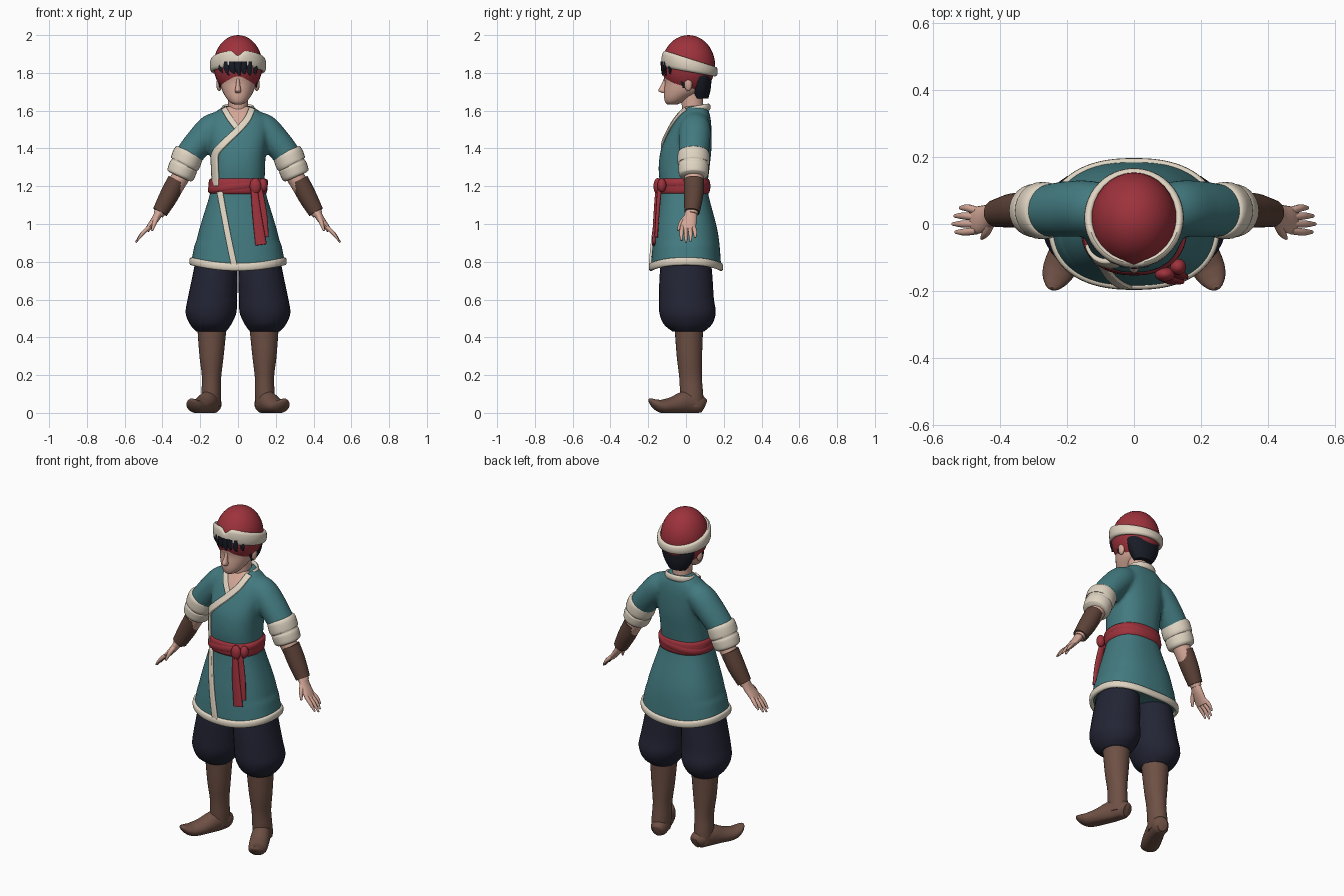
import bpy, bmesh
from math import sin, cos, pi, exp, radians, copysign
from mathutils import Vector
from mathutils.bvhtree import BVHTree

cube = bpy.data.objects.get("Cube")
if cube:
    bpy.data.objects.remove(cube)


def material(name, *rgb):
    m = bpy.data.materials.new(name)
    m.use_nodes = True
    m.diffuse_color = (*rgb, 1)
    for node in m.node_tree.nodes:
        if node.type == 'BSDF_PRINCIPLED':
            node.inputs["Base Color"].default_value = (*rgb, 1)
            node.inputs["Roughness"].default_value = 0.8
    return m


TEAL = material("teal cloth", .055, .195, .215)
RED = material("red cloth", .34, .032, .045)
CREAM = material("cream trim", .74, .66, .54)
SKIN = material("skin", .66, .39, .31)
BROWN = material("boot leather", .155, .08, .058)
DARK = material("bracer leather", .11, .055, .039)
NAVY = material("navy cloth", .017, .018, .035)
HAIR = material("black hair", .01, .012, .02)


def finish(name, bm, mat):
    bmesh.ops.recalc_face_normals(bm, faces=bm.faces)
    me = bpy.data.meshes.new(name)
    bm.to_mesh(me)
    bm.free()
    me.materials.append(mat)
    me.shade_smooth()
    me.set_sharp_from_angle(angle=radians(50))
    ob = bpy.data.objects.new(name, me)
    bpy.context.scene.collection.objects.link(ob)
    return ob


def spline(pts, steps=5):
    """Smooth curve through tuples of any length."""
    out = []
    for i in range(len(pts) - 1):
        p0, p1, p2 = pts[max(i - 1, 0)], pts[i], pts[i + 1]
        p3 = pts[min(i + 2, len(pts) - 1)]
        for k in range(steps):
            t = k / steps
            out.append(tuple(
                b + .5 * t * (c - a + t * (2*a - 5*b + 4*c - d + t * (3*(b - c) + d - a)))
                for a, b, c, d in zip(p0, p1, p2, p3)))
    return out + [tuple(pts[-1])]


def oval(a, p=2):
    """Point on a unit superellipse."""
    return tuple(copysign(abs(f) ** (2 / p), f) for f in (cos(a), sin(a)))


def skin(bm, rows, loop=False, closed=True):
    """Quads between rows of points; looped rows, or end caps."""
    grid = [[bm.verts.new(p) for p in row] for row in rows]
    n, m = len(grid), len(grid[0])
    for i in range(n if loop else n - 1):
        for j in range(m if closed else m - 1):
            a, b, k = grid[i], grid[(i + 1) % n], (j + 1) % m
            bm.faces.new((a[j], a[k], b[k], b[j]))
    if closed and not loop:
        bm.faces.new(grid[0])
        bm.faces.new(grid[-1])


def add_loft(bm, rings, axis=None, up=(0, 1, 0), p=2, n=28, bend=None):
    """Rings are x, y, z, half width, half depth along up."""
    rings = spline(rings)
    mids = [Vector(r[:3]) for r in rings]
    rows = []
    for i, r in enumerate(rings):
        t = Vector(axis) if axis else mids[min(i + 1, len(mids) - 1)] - mids[max(i - 1, 0)]
        t.normalize()
        u = Vector(up)
        u = (u - t * u.dot(t)).normalized()
        v = u.cross(t)
        row = []
        for k in range(n):
            c, s = oval(2 * pi * k / n, p)
            q = mids[i] + v * c * max(r[3], .002) + u * s * max(r[4], .002)
            row.append(bend(q) if bend else q)
        rows.append(row)
    skin(bm, rows)


def loft(name, rings, mat, **kw):
    bm = bmesh.new()
    add_loft(bm, rings, **kw)
    return finish(name, bm, mat)


def flip(rings, s):
    return [(s * r[0], *r[1:]) for r in rings]


def pair(name, rings, mat, **kw):
    for s, side in ((1, "left_"), (-1, "right_")):
        loft(side + name, flip(rings, s), mat, **kw)


def ball(name, loc, size, mat):
    bm = bmesh.new()
    bmesh.ops.create_uvsphere(bm, u_segments=32, v_segments=20, radius=1)
    for v in bm.verts:
        v.co = Vector(loc) + v.co * Vector(size)
    return finish(name, bm, mat)


def band(name, mat, shape, n=72, m=12):
    """Ring whose shape(angle) gives centre, half thickness, half height."""
    bm = bmesh.new()
    rows = []
    for i in range(n):
        a = 2 * pi * i / n
        x, y, z, t, h = shape(a)
        out = Vector((cos(a), sin(a), 0))
        rows.append([Vector((x, y, z + h * s)) + out * t * c
                     for c, s in (oval(2 * pi * j / m, 2.6) for j in range(m))])
    skin(bm, rows, loop=True)
    return finish(name, bm, mat)


UP = (0, 0, 1)
# Tunic: bodice, skirt and sleeves fused into one smooth shell
body = [(0, 0, .765, .249, .187), (0, 0, .95, .211, .17), (0, -.01, 1.14, .154, .132),
        (0, -.012, 1.2, .143, .126), (0, -.01, 1.3, .143, .135), (0, .002, 1.4, .15, .133),
        (0, .025, 1.5, .165, .11), (0, .04, 1.56, .155, .09), (0, .05, 1.6, .11, .07),
        (0, .055, 1.625, .07, .056)]
sleeve = [(.06, .05, 1.535, .06, .065), (.13, .048, 1.51, .078, .082),
          (.195, .045, 1.445, .077, .084), (.262, .04, 1.36, .073, .078),
          (.29, .04, 1.3, .07, .074)]


def hem_arch(q):
    return q + Vector((0, 0, .5 * q.x ** 2)) if q.z < .9 else q


bm = bmesh.new()
add_loft(bm, body, axis=UP, p=2.4, n=48, bend=hem_arch)
for s in (1, -1):
    add_loft(bm, flip(sleeve, s))
tunic = finish("tunic", bm, TEAL)
fuse = tunic.modifiers.new("fuse", 'REMESH')
fuse.mode = 'VOXEL'
fuse.voxel_size = .011
fuse.use_smooth_shade = True
soften = tunic.modifiers.new("soften", 'SMOOTH')
soften.factor = .5
soften.iterations = 6
bpy.context.view_layer.update()
shell = BVHTree.FromObject(tunic, bpy.context.evaluated_depsgraph_get())


def drape(name, path, mat, lift, thick):
    """Ribbon of x, z, half width laid on the front of the tunic."""
    pts = spline(path, 8)
    rows, y = [], .02
    for i, (x, z, w) in enumerate(pts):
        a, b = pts[max(i - 1, 0)], pts[min(i + 1, len(pts) - 1)]
        side = Vector((a[1] - b[1], 0, b[0] - a[0])).normalized()
        row = []
        for j in range(-3, 4):
            q = Vector((x, -1, z)) + side * w * j / 3
            hit = shell.ray_cast(q, Vector((0, 1, 0)))[0]
            y = hit.y if hit else y
            row.append(Vector((q.x, y - lift, q.z)))
        rows.append(row)
    bm = bmesh.new()
    skin(bm, rows, closed=False)
    mod = finish(name, bm, mat).modifiers.new("thickness", 'SOLIDIFY')
    mod.thickness = thick
    mod.offset = 0


# Trim of the tunic
drape("neck_opening", [(0, 1.62, .068), (0, 1.56, .04), (0, 1.5, .004)], SKIN, .003, .006)
drape("inner_lapel", [(-.074, 1.61, .014), (-.045, 1.56, .014), (0, 1.5, .013)], CREAM, .005, .014)
drape("outer_lapel", [(.074, 1.61, .016), (.05, 1.555, .016), (0, 1.497, .016), (-.06, 1.44, .016),
                      (-.118, 1.375, .016), (-.122, 1.3, .015), (-.115, 1.2, .015)], CREAM, .008, .014)
drape("skirt_edge", [(-.095, 1.17, .014), (-.055, .95, .015), (-.018, .77, .016)], CREAM, .005, .014)
arc = [radians(d) for d in range(-20, 201, 20)]
loft("collar", [(.078 * cos(a), .058 + .062 * sin(a), 1.607 + .012 * sin(a), .01, .019) for a in arc],
     CREAM, up=UP, n=12)


def hem(a):
    c, s = oval(a, 2.4)
    return .246 * c, .185 * s, .772 + .5 * (.246 * c) ** 2, .012, .021


band("hem_trim", CREAM, hem)

# Sash with crossing fold, knot and two tails
for name, h, rise in (("sash", .041, 0), ("sash_fold", .02, .018)):
    def wrap(a):
        c, s = oval(a, 2.3)
        grow = 1.02 if rise else 1
        return .144 * c * grow, -.012 + .127 * s * grow, 1.2 + rise * cos(a), .012, h
    band(name, RED, wrap)
ball("sash_knot", (.092, -.15, 1.2), (.03, .022, .043), RED)
ball("sash_loop", (.132, -.128, 1.205), (.024, .024, .036), RED)
loft("sash_tail_long", [(.085, -.15, 1.19, .018, .012), (.1, -.162, 1.05, .024, .01),
                        (.122, -.172, .89, .03, .009)], RED, n=12, p=3)
loft("sash_tail_short", [(.112, -.14, 1.19, .016, .012), (.132, -.15, 1.06, .021, .01),
                         (.142, -.158, .93, .021, .009)], RED, n=12, p=3)

# Arms: rolled cuff, forearm, bracer
pair("cuff", [(.258, .04, 1.385, .07, .075), (.264, .04, 1.37, .08, .084),
              (.279, .04, 1.325, .081, .085), (.285, .04, 1.312, .073, .078),
              (.29, .04, 1.3, .077, .081), (.304, .04, 1.262, .074, .077),
              (.309, .04, 1.25, .062, .065)], CREAM)
pair("forearm", [(.27, .04, 1.31, .05, .05), (.315, .042, 1.23, .047, .05),
                 (.36, .04, 1.15, .042, .045), (.422, .03, 1.05, .028, .032)], SKIN)
pair("bracer", [(.323, .042, 1.232, .05, .054), (.365, .04, 1.15, .05, .051),
                (.413, .032, 1.063, .041, .041)], DARK)

# Hands
pair("palm", [(.41, .03, 1.075, .025, .03), (.435, .022, 1.03, .02, .036),
              (.465, .012, .99, .016, .041), (.483, .01, .965, .012, .038)], SKIN, n=16)
for finger, y, reach in (("little", .04, .7), ("ring", .02, .92), ("middle", 0, 1), ("index", -.02, .88)):
    pair(finger + "_finger", [(.47, y, .985, .011, .011),
                              (.47 + .04 * reach, y * 1.2, .985 - .04 * reach, .01, .011),
                              (.47 + .072 * reach, y * 1.2, .985 - .083 * reach, .004, .005)],
         SKIN, n=10)
pair("thumb", [(.428, .005, 1.04, .014, .014), (.442, -.025, 1.005, .012, .013),
               (.455, -.043, .965, .005, .005)], SKIN, n=10)

# Baggy trousers
pair("trouser_leg", [(.115, 0, .83, .105, .13), (.122, 0, .72, .12, .14), (.135, .002, .61, .13, .145),
                     (.143, .008, .53, .134, .149), (.145, .01, .47, .11, .128),
                     (.142, .012, .432, .08, .085)], NAVY, axis=UP)

# Boots with turned-up toes
pair("boot_shaft", [(.138, .015, .46, .078, .076), (.14, .018, .3, .064, .067),
                    (.14, .024, .19, .051, .06), (.142, .03, .1, .052, .061),
                    (.143, .035, .03, .05, .06)], BROWN, axis=UP)


def sole(q):
    return Vector((q.x, q.y, max(q.z, 0)))


pair("boot_foot", [(.126, .095, .035, .03, .036), (.132, .07, .045, .047, .05),
                   (.155, .005, .055, .052, .062), (.19, -.07, .04, .054, .045),
                   (.219, -.125, .035, .051, .036), (.234, -.16, .047, .042, .026),
                   (.243, -.185, .064, .024, .014), (.246, -.194, .074, .008, .005)],
     BROWN, up=UP, bend=sole)

# Head, nose, neck, ears
loft("neck", [(0, .04, 1.5, .06, .055), (0, .036, 1.6, .053, .056), (0, .03, 1.72, .055, .06)], SKIN)
loft("head", [(0, -.073, 1.632, .018, .024), (0, -.063, 1.645, .042, .047), (0, -.043, 1.67, .064, .073),
              (0, -.014, 1.705, .083, .102), (0, .001, 1.75, .094, .114), (0, .004, 1.8, .1, .122),
              (0, .01, 1.88, .09, .11)], SKIN, axis=UP)
loft("nose", [(0, -.107, 1.775, .007, .008), (0, -.117, 1.735, .011, .015),
              (0, -.123, 1.707, .016, .024), (0, -.115, 1.693, .011, .011)], SKIN, axis=UP, n=16)
for s, side in ((1, "left_"), (-1, "right_")):
    ball(side + "ear", (s * .1, .012, 1.74), (.015, .021, .036), SKIN)

# Hair: back cap, sideburns and fringe
loft("hair_back", [(0, .078, 1.665, .055, .04), (0, .077, 1.71, .085, .053), (0, .074, 1.76, .103, .061),
                   (0, .05, 1.795, .109, .088), (0, .01, 1.825, .113, .13), (0, .01, 1.88, .11, .13)],
     HAIR, axis=UP)
pair("sideburn", [(.1, -.025, 1.83, .012, .035), (.099, -.018, 1.775, .009, .022),
                  (.095, -.012, 1.72, .003, .004)], HAIR, axis=UP, n=10)
for i in range(-3, 4):
    x = .027 * i
    y = .002 - .125 * (1 - (x / .112) ** 2) ** .5
    loft("fringe_lock", [(x, y, 1.86, .022, .012), (x * 1.03, y, 1.82, .019, .01),
                         (x * 1.05 + .008, y, 1.787 + .006 * (i % 2), .004, .004)], HAIR, axis=UP, n=10)

# Hat dome and folded brim, taller and notched at the front
ball("hat_dome", (0, .013, 1.84), (.129, .141, .16), RED)


def brim(a):
    front = (1 - sin(a)) / 2
    notch = .014 * exp(-((a - 1.5 * pi) / .16) ** 2)
    return (.135 * cos(a), .018 + .135 * sin(a), 1.807 + .067 * front - notch,
            .014, .026 + .019 * front - notch)


band("hat_brim", CREAM, brim)
